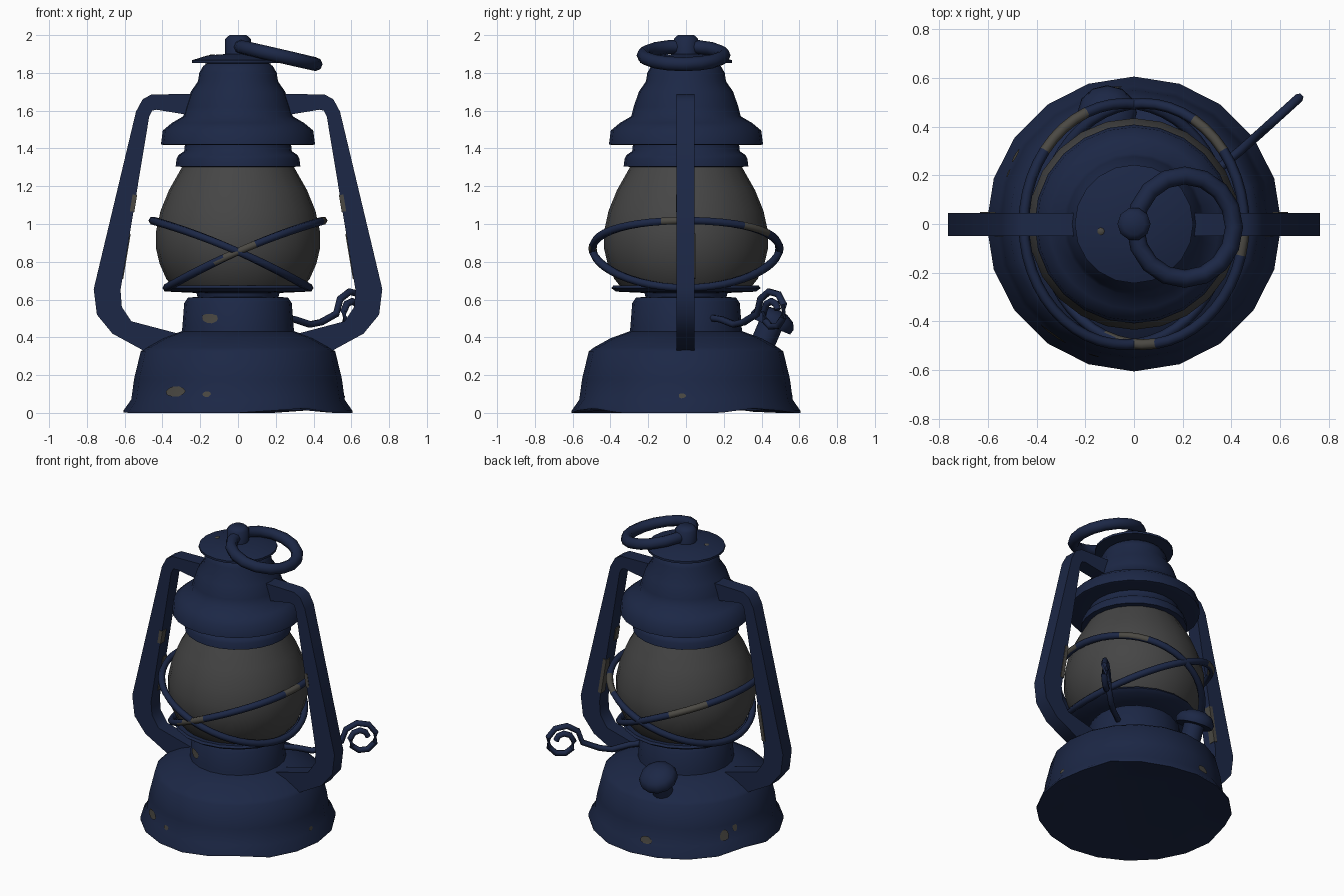
import bpy
import bmesh
import random
from math import sin, cos, pi, radians, degrees, atan2, exp
from mathutils import Vector, Matrix

random.seed(4)
if "Cube" in bpy.data.objects:
    bpy.data.objects.remove(bpy.data.objects["Cube"])


def material(name, rgb):
    mat = bpy.data.materials.new(name)
    mat.use_nodes = True
    mat.diffuse_color = (*rgb, 1)
    mat.node_tree.nodes["Principled BSDF"].inputs["Base Color"].default_value = (*rgb, 1)
    return mat


NAVY = material("navy paint", (0.0115, 0.0205, 0.061))
GLASS = material("smoky glass", (0.06, 0.06, 0.06))
BARE = material("worn metal", (0.07, 0.066, 0.056))


def add(name, verts, faces, mats=(NAVY,), angle=50):
    mesh = bpy.data.meshes.new(name)
    mesh.from_pydata(verts, [], faces)
    bm = bmesh.new()
    bm.from_mesh(mesh)
    bmesh.ops.recalc_face_normals(bm, faces=bm.faces)
    bm.to_mesh(mesh)
    bm.free()
    for mat in mats:
        mesh.materials.append(mat)
    mesh.shade_smooth()
    mesh.set_sharp_from_angle(angle=radians(angle))
    obj = bpy.data.objects.new(name, mesh)
    bpy.context.collection.objects.link(obj)
    return obj


def lathe(name, profile, mats=(NAVY,), n=20, lift=None):
    """Spin a (radius, height) profile and close both ends."""
    verts, faces = [], []
    for r, z in profile:
        for i in range(n):
            a = 2 * pi * i / n
            verts.append((r * cos(a), r * sin(a), z + (lift(a, z) if lift else 0)))
    for k in range(len(profile) - 1):
        for i in range(n):
            j = (i + 1) % n
            faces.append((k * n + i, k * n + j, k * n + n + j, k * n + n + i))
    faces.append(tuple(range(n)))
    faces.append(tuple(range(len(verts) - n, len(verts))))
    return add(name, verts, faces, mats)


def tube(name, points, radius, sides=6, closed=False, mats=(NAVY,)):
    pts = [Vector(p) for p in points]
    n = len(pts)
    verts, faces = [], []
    for i, p in enumerate(pts):
        before = pts[i - 1] if closed or i else p
        after = pts[(i + 1) % n] if closed or i < n - 1 else p
        along = (after - before).normalized()
        side = along.cross(Vector((0, 0, 1)))
        if side.length < 0.01:
            side = along.cross(Vector((1, 0, 0)))
        side.normalize()
        up = side.cross(along)
        for s in range(sides):
            a = 2 * pi * s / sides
            verts.append(p + radius * (cos(a) * side + sin(a) * up))
    for i in range(n if closed else n - 1):
        j = (i + 1) % n
        for s in range(sides):
            t = (s + 1) % sides
            faces.append((i * sides + s, i * sides + t, j * sides + t, j * sides + s))
    if not closed:
        faces += [tuple(range(sides)), tuple(range((n - 1) * sides, n * sides))]
    return add(name, verts, faces, mats, 70)


def mirror_x(obj):
    mod = obj.modifiers.new("mirror", "MIRROR")
    mod.use_axis[0] = True


# Tank with a dented lower flare
def dent(a, z):
    if z > 0.1:
        return 0
    fall = 1 if z < 0.05 else 0.4
    gap = lambda at: (a - radians(at) + pi) % (2 * pi) - pi
    return fall * sum(0.03 * exp(-(gap(at) / 0.22) ** 2) for at in (42, 160, 300))


tank = [(0.45, 0.012), (0.605, 0.0), (0.605, 0.012), (0.565, 0.07), (0.55, 0.18),
        (0.515, 0.325), (0.49, 0.345), (0.4, 0.395), (0.29, 0.435)]
lathe("fuel_tank", tank, lift=dent)

# Burner collar and globe plate
collar = [(0.3, 0.42), (0.295, 0.45), (0.285, 0.58), (0.265, 0.61), (0.21, 0.615)]
lathe("burner_collar", collar)
lathe("globe_plate", [(0.21, 0.6), (0.22, 0.635), (0.37, 0.642), (0.395, 0.66),
                      (0.385, 0.674), (0.34, 0.67)])

# Glass globe
lathe("glass_globe", [(0.34, 0.66), (0.38, 0.71), (0.415, 0.79), (0.434, 0.87), (0.434, 0.96),
                      (0.41, 1.07), (0.365, 1.18), (0.28, 1.33)], (GLASS,), 24)

# Chimney band, hood and cap
lathe("globe_band", [(0.26, 1.3), (0.33, 1.305), (0.325, 1.345), (0.315, 1.365),
                     (0.285, 1.385), (0.28, 1.43)], n=24)
lathe("hood", [(0.27, 1.425), (0.39, 1.417), (0.408, 1.422), (0.398, 1.495), (0.35, 1.535),
               (0.29, 1.57), (0.277, 1.62), (0.25, 1.7), (0.212, 1.755), (0.205, 1.8),
               (0.185, 1.835), (0.15, 1.862)], n=24)
lathe("top_cap", [(0.14, 1.85), (0.243, 1.853), (0.243, 1.867), (0.16, 1.893), (0.06, 1.9)])
lathe("top_knob", [(0.068, 1.88), (0.068, 1.98), (0.045, 2.0)], n=10)
cap_wear = lathe("cap_wear", [(0.016, 0), (0.012, 0.004)], (BARE,), 7)
cap_wear.location = (-0.135, -0.03, 1.894)

# Carrying ring resting on the knob
tilt = radians(13)
ring = []
for i in range(16):
    a = 2 * pi * i / 16
    x, y = 0.208 * cos(a), 0.212 * sin(a)
    ring.append((0.208 + x * cos(tilt), y - 0.013, 1.893 - x * sin(tilt)))
tube("carrying_ring", ring, 0.037, 8, True)

# Side arms: a flat strip with inner and outer outlines
outer = [(0.22, 1.69), (0.46, 1.685), (0.505, 1.66), (0.54, 1.595), (0.764, 0.655),
         (0.747, 0.52), (0.665, 0.42), (0.5, 0.33)]
inner = [(0.22, 1.57), (0.43, 1.605), (0.455, 1.6), (0.47, 1.57), (0.622, 0.65),
         (0.615, 0.56), (0.565, 0.485), (0.28, 0.41)]
verts = []
for o, i in zip(outer, inner):
    for x, z in (o, i):
        verts += [(x, -0.05, z), (x, 0.045, z)]
faces = [(0, 1, 3, 2)]
for k in range(0, len(verts) - 4, 4):
    for p, q in ((0, 1), (1, 3), (3, 2), (2, 0)):
        faces.append((k + p, k + q, k + q + 4, k + p + 4))
faces.append((k + 4, k + 5, k + 7, k + 6))
mirror_x(add("side_arm", verts, faces))

# Worn edges inside the arms, just proud of the paint
for name, y, z, height in (("arm_wear_front", -0.03, 1.11, 0.09),
                           ("arm_wear_back", 0.027, 0.83, 0.24)):
    bm = bmesh.new()
    bmesh.ops.create_cube(bm, size=1, matrix=Matrix.Translation((0.562 + (1.06 - z) * 0.165, y, z))
                          @ Matrix.Rotation(radians(-9.4), 4, "Y")
                          @ Matrix.Diagonal((0.024, 0.044, height, 1)))
    mirror_x(add(name, [v.co.copy() for v in bm.verts],
                 [[v.index for v in f.verts] for f in bm.faces], (BARE,)))
    bm.free()

# Two crossed guard hoops, each with its own worn stretches in degrees
for name, side, worn in (("guard_hoop_left", 1, ((-102, -80), (42, 59), (-20, -2))),
                         ("guard_hoop_right", -1, ((114, 140),))):
    count = 48
    pts = []
    for i in range(count):
        a = 2 * pi * i / count
        x = 0.415 * cos(a) + 0.037
        z = 0.84 + 0.178 * cos(a) + 0.03 * sin(a) ** 2
        pts.append((side * x, 0.495 * sin(a), z))
    hoop = tube(name, pts, 0.022, 6, True, (NAVY, BARE))
    for f in hoop.data.polygons:
        deg = degrees(atan2(f.center.y, f.center.x))
        bare = any(low < deg < high for low, high in worn)
        f.material_index = int(bare and f.normal.z > -0.5)

# Wick lever: a wire ending in a scroll
out = Vector((0.74, 0.67, 0)).normalized()
centre = Vector((0.61, 0.457, 0.535))
wire = [(0.22, 0.12, 0.505), (0.3, 0.185, 0.495), (0.38, 0.255, 0.468), (0.44, 0.305, 0.48)]
for i in range(14):
    t = i / 13
    a = radians(185 - 530 * t)
    r = 0.122 - 0.078 * t
    wire.append(centre + out * (r * cos(a)) + Vector((0, 0, r * sin(a))))
tube("wick_lever", wire, 0.019, 6)

# Filler neck and cap, leaning backwards
filler = lathe("filler_cap", [(0.065, -0.17), (0.065, -0.03), (0.115, -0.03), (0.122, 0.0),
                              (0.105, 0.035), (0.06, 0.06), (0.01, 0.067)], n=12)
filler.location = (-0.11, 0.457, 0.487)
filler.rotation_euler = (radians(-23), 0, 0)


# Worn paint spots that follow the curved walls
def radius_at(profile, z):
    for (r0, z0), (r1, z1) in zip(profile, profile[1:]):
        if z0 <= z <= z1 and z1 > z0:
            return r0 + (r1 - r0) * (z - z0) / (z1 - z0)
    return profile[-1][0]


def spot(name, profile, deg, z, width, height):
    verts = []
    n = 10
    base = radius_at(profile, z)
    for k in range(n + 1):
        a = 2 * pi * k / n
        size = random.uniform(0.9, 1.15) if k < n else 0
        h = z + size * height / 2 * sin(a)
        b = radians(deg) + size * width / 2 * cos(a) / base
        r = radius_at(profile, h) + 0.003
        verts.append((r * cos(b), r * sin(b), h))
    add(name, verts, [(k, (k + 1) % n, n) for k in range(n)], (BARE,))


for k, (deg, z, w, h) in enumerate([(-126, 0.115, 0.13, 0.055), (-107, 0.1, 0.045, 0.03),
                                    (-2, 0.09, 0.04, 0.025), (99, 0.09, 0.08, 0.045),
                                    (150, 0.12, 0.06, 0.075), (158, 0.155, 0.035, 0.045)]):
    spot("tank_wear_%d" % (k + 1), tank[2:], deg, z, w, h)
spot("collar_wear", collar, -121, 0.5, 0.1, 0.05)
